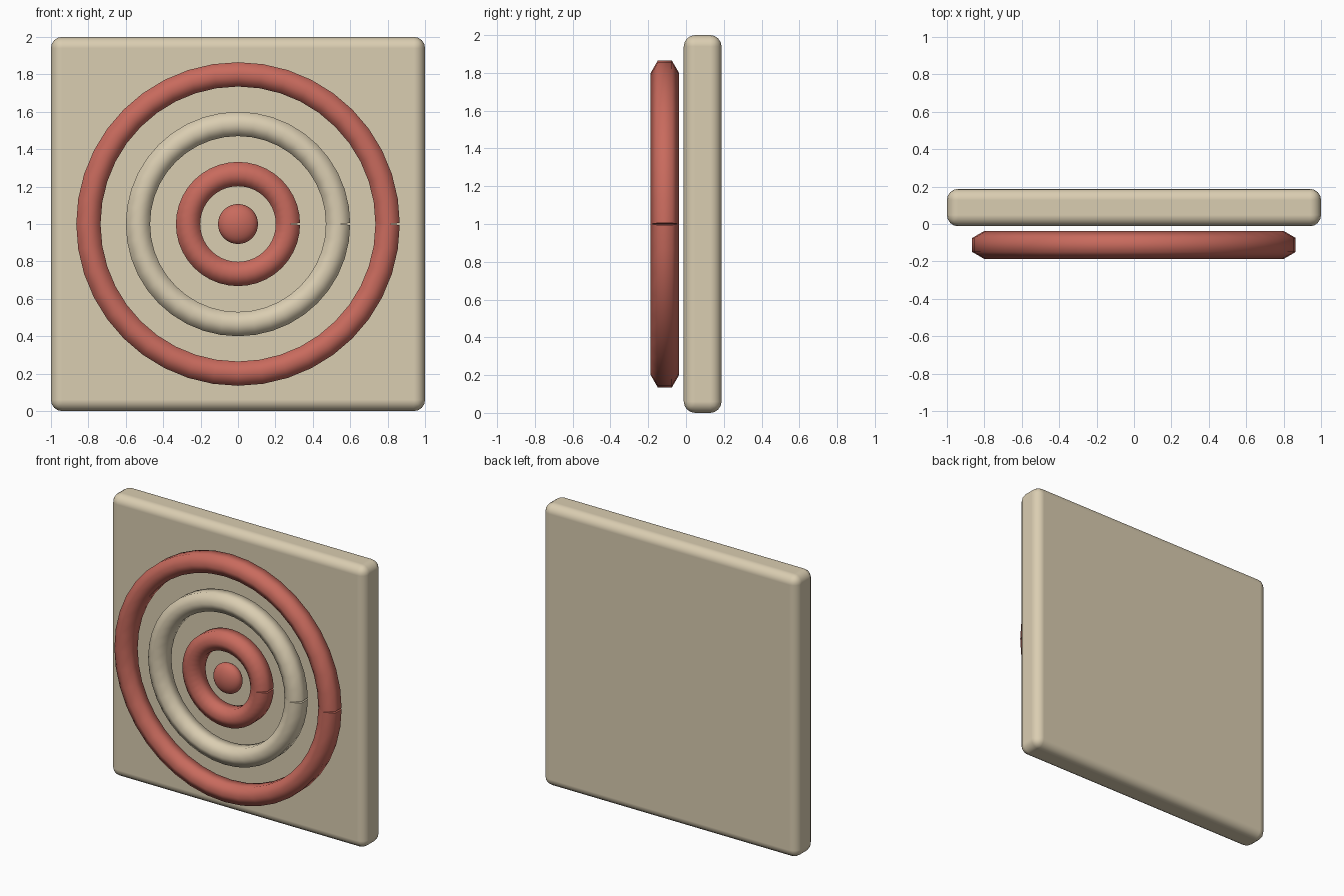
import bpy, bmesh, math
from mathutils import Vector

if "Cube" in bpy.data.objects:
    bpy.data.objects.remove(bpy.data.objects["Cube"])


def material(name, rgb):
    m = bpy.data.materials.new(name)
    m.diffuse_color = (*rgb, 1.0)
    m.use_nodes = True
    m.node_tree.nodes["Principled BSDF"].inputs["Base Color"].default_value = m.diffuse_color
    return m


BEIGE = material("warm beige", (0.70, 0.61, 0.44))
RED = material("soft red", (0.58, 0.145, 0.11))

CENTER_Z = 1.0
RING_Y = -0.112      # plane in which the rings float
TUBE = 0.075         # tube radius
SIDES = 6            # hexagonal tube section
STEPS = 40


def add_object(name, bm, mat):
    bmesh.ops.recalc_face_normals(bm, faces=bm.faces)
    for f in bm.faces:
        f.smooth = True
    mesh = bpy.data.meshes.new(name)
    bm.to_mesh(mesh)
    bm.free()
    mesh.materials.append(mat)
    ob = bpy.data.objects.new(name, mesh)
    bpy.context.collection.objects.link(ob)
    return ob


def ring(name, radius, mat):
    """Hexagonal tube swept round a circle, with a small open seam at +x."""
    bm = bmesh.new()
    loops = []
    for i in range(STEPS + 1):
        a = 2 * math.pi * i / STEPS
        # the two end sections tilt apart, leaving a wedge-shaped notch
        tilt = {0: math.pi / STEPS, STEPS: -math.pi / STEPS}.get(i, 0.0)
        mid = Vector((radius * math.cos(a), RING_Y, CENTER_Z + radius * math.sin(a)))
        out = Vector((math.cos(a + tilt), 0, math.sin(a + tilt)))
        loop = []
        for k in range(SIDES):
            t = 2 * math.pi * k / SIDES
            loop.append(bm.verts.new(
                mid + out * (TUBE * math.sin(t)) + Vector((0, -TUBE * math.cos(t), 0))))
        loops.append(loop)
    for a, b in zip(loops, loops[1:]):
        for k in range(SIDES):
            n = (k + 1) % SIDES
            bm.faces.new((a[k], a[n], b[n], b[k]))
    caps = [bm.faces.new(loops[0]), bm.faces.new(loops[-1])]
    ob = add_object(name, bm, mat)
    # end caps and their rims stay sharp
    for p in ob.data.polygons[-len(caps):]:
        p.use_smooth = False
    return ob


# Backing panel with rounded edges
bm = bmesh.new()
bmesh.ops.create_cube(bm, size=1.0)
for v in bm.verts:
    v.co = Vector((v.co.x * 2.0, v.co.y * 0.2 + 0.088, v.co.z * 2.0 + CENTER_Z))
panel = add_object("panel", bm, BEIGE)
bev = panel.modifiers.new("rounded edges", 'BEVEL')
bev.width = 0.06
bev.segments = 4
bev.harden_normals = True

# Concentric rings
ring("outer_ring", 0.80, RED)
ring("middle_ring", 0.535, BEIGE)
ring("inner_ring", 0.267, RED)

# Flattened centre button
bm = bmesh.new()
bmesh.ops.create_uvsphere(bm, u_segments=32, v_segments=16, radius=1.0)
for v in bm.verts:
    x, y, z = v.co
    v.co = Vector((x * 0.107, RING_Y + z * 0.06, CENTER_Z + y * 0.107))
add_object("centre_button", bm, RED)
